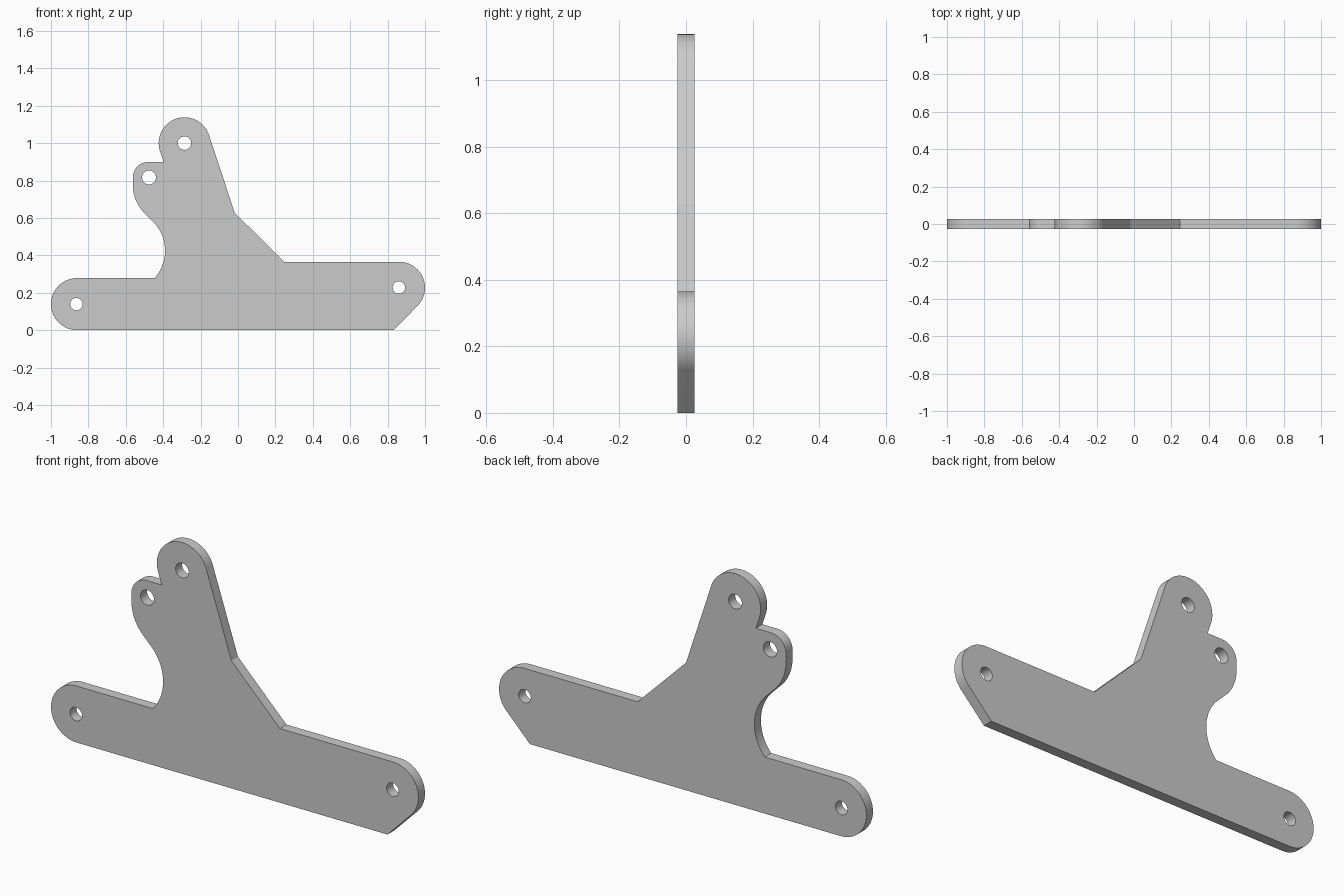
import bpy, bmesh
from math import sin, cos, radians, pi

if "Cube" in bpy.data.objects:
    bpy.data.objects.remove(bpy.data.objects["Cube"])

HALF = 0.0255  # half plate thickness


def arc(cx, cz, r, a0, a1, n=24):
    """Points along an arc, angles in degrees."""
    angles = [radians(a0 + (a1 - a0) * i / n) for i in range(n + 1)]
    return [(cx + r * cos(a), cz + r * sin(a)) for a in angles]


def circle(cx, cz, r, n=40):
    return [(cx + r * cos(2 * pi * i / n), cz + r * sin(2 * pi * i / n)) for i in range(n)]


# Outer outline, counter-clockwise from the lower right corner
outline = (
    [(0.832, 0.0)]
    + arc(0.862, 0.227, 0.138, -45, 90, 30)        # right arm end
    + [(0.246, 0.365), (-0.018, 0.628)]            # sloped shoulder
    + arc(-0.286, 1.0, 0.138, 18, 198, 40)         # top lug
    + [(-0.398, 0.899)]                            # notch
    + arc(-0.48, 0.817, 0.082, 90, 180, 16)        # side lug corner
    + arc(-0.352, 0.775, 0.21, 180, 225, 14)       # side lug underside
    + arc(-0.61, 0.425, 0.22, 45, -41.9, 26)       # scooped throat
    + arc(-0.861, 0.139, 0.139, 90, 270, 40)       # left arm end
)

# Bolt holes
holes = [
    circle(-0.864, 0.139, 0.033),
    circle(0.86, 0.228, 0.033),
    circle(-0.286, 1.0, 0.036),
    circle(-0.476, 0.816, 0.037),
]

# Fill the outline with its holes, then give it thickness
bm = bmesh.new()
for loop in [outline] + holes:
    verts = [bm.verts.new((x, -HALF, z)) for x, z in loop]
    for a, b in zip(verts, verts[1:] + verts[:1]):
        bm.edges.new((a, b))
bmesh.ops.triangle_fill(bm, use_beauty=True, use_dissolve=False, edges=bm.edges[:], normal=(0, -1, 0))
ext = bmesh.ops.extrude_face_region(bm, geom=bm.faces[:], use_keep_orig=True)
back = [g for g in ext["geom"] if isinstance(g, bmesh.types.BMVert)]
bmesh.ops.translate(bm, verts=back, vec=(0, 2 * HALF, 0))
bmesh.ops.recalc_face_normals(bm, faces=bm.faces[:])

mesh = bpy.data.meshes.new("bracket_plate")
bm.to_mesh(mesh)
bm.free()
plate = bpy.data.objects.new("bracket_plate", mesh)
bpy.context.collection.objects.link(plate)

# Smooth curved rims, crisp plate edges
bpy.context.view_layer.objects.active = plate
plate.select_set(True)
bpy.ops.object.shade_smooth_by_angle(angle=radians(15))
